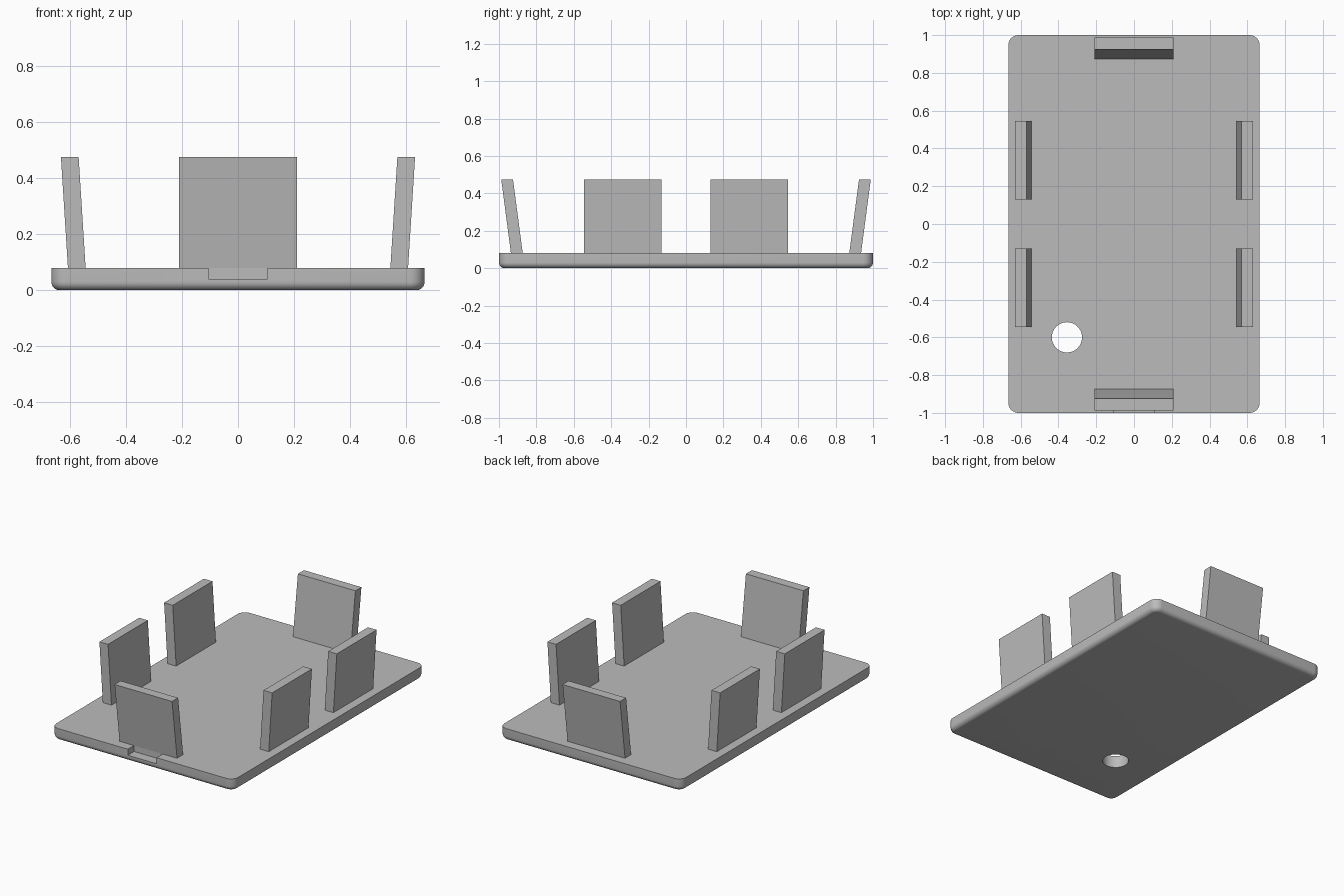
import bpy, bmesh, math

cube = bpy.data.objects.get("Cube")
if cube:
    bpy.data.objects.remove(cube, do_unlink=True)

grey = bpy.data.materials.new("plain_grey")
grey.use_nodes = True
COLOUR = (0.5, 0.5, 0.5, 1)
grey.diffuse_color = COLOUR
grey.node_tree.nodes["Principled BSDF"].inputs["Base Color"].default_value = COLOUR

TOP, TAB_TOP = 0.08, 0.475


def finish(bm, name):
    bmesh.ops.recalc_face_normals(bm, faces=bm.faces)
    mesh = bpy.data.meshes.new(name)
    bm.to_mesh(mesh)
    bm.free()
    mesh.materials.append(grey)
    obj = bpy.data.objects.new(name, mesh)
    bpy.context.scene.collection.objects.link(obj)
    return obj


def box(x0, x1, y0, y1, z0, z1):
    bm = bmesh.new()
    bmesh.ops.create_cube(bm, size=1)
    for v in bm.verts:
        v.co = (x1 if v.co.x > 0 else x0,
                y1 if v.co.y > 0 else y0,
                z1 if v.co.z > 0 else z0)
    return bm


def cut(target, cutter):
    cutter.hide_render = True
    mod = target.modifiers.new(cutter.name, 'BOOLEAN')
    mod.operation = 'DIFFERENCE'
    mod.solver = 'EXACT'
    mod.object = cutter
    bpy.context.view_layer.objects.active = target
    bpy.ops.object.modifier_apply(modifier=mod.name)
    bpy.data.objects.remove(cutter, do_unlink=True)


# Base plate: rounded corners, then a rounded lower rim
bm = box(-0.665, 0.665, -1, 1, 0, TOP)
uprights = [e for e in bm.edges if abs(e.verts[0].co.z - e.verts[1].co.z) > 0.01]
bmesh.ops.bevel(bm, geom=uprights, offset=0.053, segments=8, profile=0.5, affect='EDGES')
rim = [e for e in bm.edges if all(v.co.z < 0.001 for v in e.verts)]
bmesh.ops.bevel(bm, geom=rim, offset=0.03, segments=6, profile=0.5, affect='EDGES')
plate = finish(bm, "base_plate")

# Round hole through the plate
bm = bmesh.new()
bmesh.ops.create_cone(bm, cap_ends=True, segments=48, radius1=0.08, radius2=0.08, depth=0.4)
bmesh.ops.translate(bm, verts=bm.verts, vec=(-0.355, -0.6, 0))
cut(plate, finish(bm, "hole_cutter"))

# Shallow notch in the front edge
cut(plate, finish(box(-0.105, 0.105, -1.1, -0.935, 0.04, 0.2), "notch_cutter"))

plate.select_set(True)
bpy.ops.object.shade_smooth_by_angle(angle=math.radians(35))


def tab(name, span, inner, thickness, lean, axis, side):
    """Upright slab whose top is sheared outwards along one axis."""
    bounds = sorted((side * inner, side * (inner + thickness)))
    ends = (*bounds, *span) if axis == 0 else (*span, *bounds)
    bm = box(*ends, TOP, TAB_TOP)
    for v in bm.verts:
        if v.co.z > TOP + 0.1:
            v.co[axis] += side * lean
    finish(bm, name)


# Leaning tabs: one at each end, two along each side
for side, end in ((-1, "front"), (1, "back")):
    tab(end + "_tab", (-0.21, 0.21), 0.873, 0.063, 0.052, 1, side)
for side, word in ((-1, "right"), (1, "left")):
    for end, span in (("front", (-0.545, -0.13)), ("back", (0.13, 0.545))):
        tab(word + "_" + end + "_tab", span, 0.543, 0.063, 0.025, 0, side)
